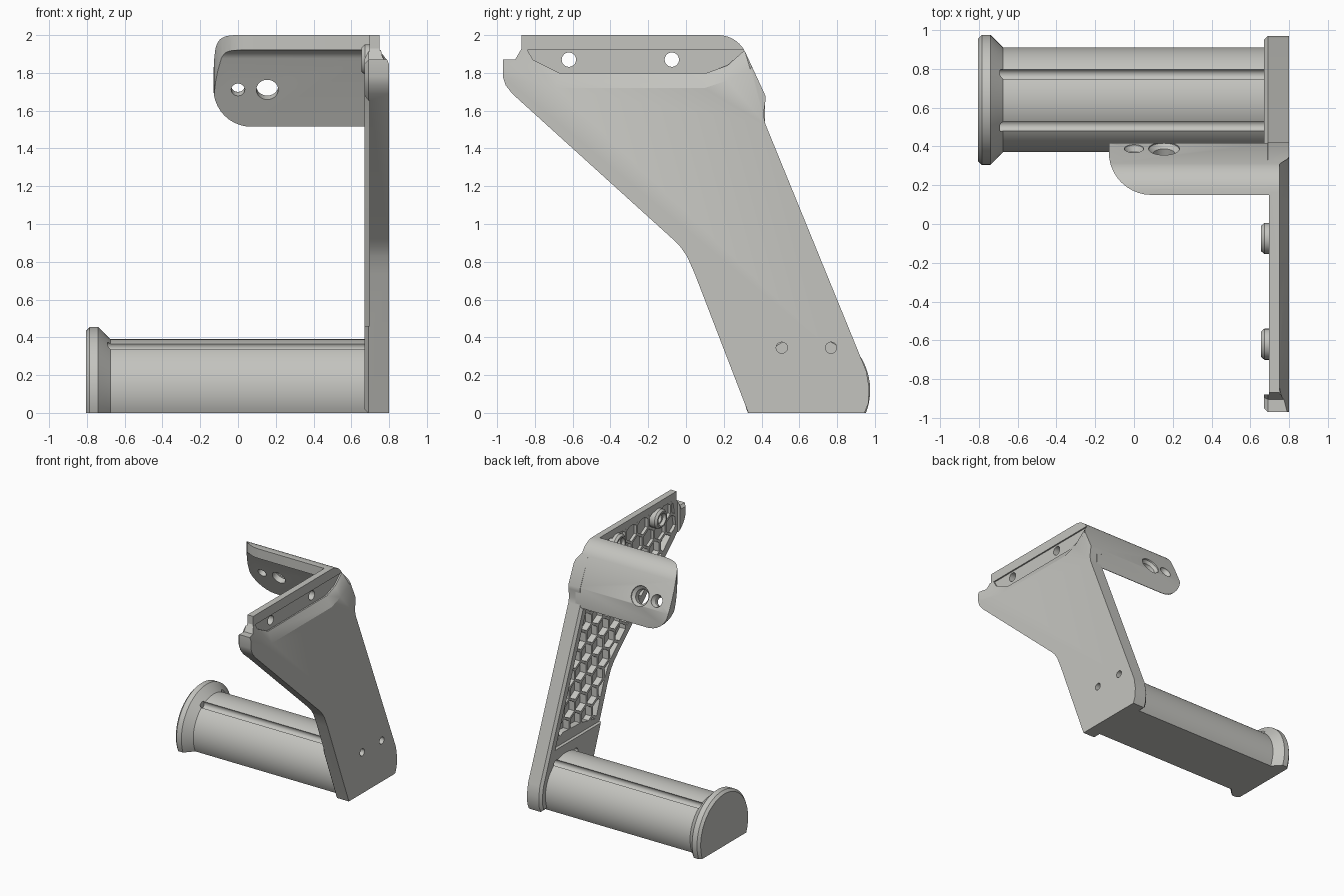
import bpy, bmesh, math
from mathutils import Vector

if "Cube" in bpy.data.objects:
    bpy.data.objects.remove(bpy.data.objects["Cube"])

grey = bpy.data.materials.new("light_grey")
grey.diffuse_color = (0.55, 0.55, 0.52, 1)
grey.use_nodes = True
grey.node_tree.nodes["Principled BSDF"].inputs["Base Color"].default_value = grey.diffuse_color


def loft(name, loops, chamfer=0):
    """Skin a stack of closed loops, cap both ends, optionally chamfer the first cap."""
    bm = bmesh.new()
    rings = [[bm.verts.new(p) for p in loop] for loop in loops]
    n = len(rings[0])
    for a, b in zip(rings, rings[1:]):
        for i in range(n):
            j = (i + 1) % n
            bm.faces.new((a[i], a[j], b[j], b[i]))
    first = bm.faces.new(rings[0])
    bm.faces.new(rings[-1])
    bmesh.ops.recalc_face_normals(bm, faces=bm.faces)
    if chamfer:
        bmesh.ops.bevel(bm, geom=list(first.edges), offset=chamfer,
                        segments=1, affect='EDGES', clamp_overlap=True)
    return to_object(name, bm)


def to_object(name, bm):
    mesh = bpy.data.meshes.new(name)
    bm.to_mesh(mesh)
    bm.free()
    mesh.materials.append(grey)
    obj = bpy.data.objects.new(name, mesh)
    bpy.context.collection.objects.link(obj)
    return obj


def prism(name, pts, x0, x1, chamfer=0):
    """Extrude a (y, z) outline along x."""
    return loft(name, [[(x, y, z) for y, z in pts] for x in (x0, x1)], chamfer)


def tube(name, centre, axis, stations, seg=32):
    """Turned shape: (distance along axis, radius) stations."""
    d = Vector(axis).normalized()
    u = Vector((1, 0, 0)) if abs(d.x) < 0.5 else Vector((0, 1, 0))
    v = d.cross(u)
    ang = [2 * math.pi * i / seg for i in range(seg)]
    return loft(name, [[Vector(centre) + d * t + r * (u * math.cos(a) + v * math.sin(a))
                        for a in ang] for t, r in stations])


def arc(cx, cy, r, a0, a1, n=10):
    return [(cx + r * math.cos(math.radians(a0 + (a1 - a0) * i / n)),
             cy + r * math.sin(math.radians(a0 + (a1 - a0) * i / n))) for i in range(n + 1)]


def boolean(obj, cutter, op='DIFFERENCE', keep=False):
    mod = obj.modifiers.new("cut", 'BOOLEAN')
    mod.object, mod.operation, mod.solver = cutter, op, 'EXACT'
    bpy.context.view_layer.objects.active = obj
    bpy.ops.object.modifier_apply(modifier=mod.name)
    if not keep:
        bpy.data.objects.remove(cutter)


# Side plate outline (y, z)
outline = [(0.33, 0), (0.945, 0), (0.965, 0.05), (0.97, 0.13), (0.955, 0.22),
           (0.42, 1.53), (0.41, 1.58), (0.42, 1.65), (0.42, 1.68)]
outline += arc(0.17, 1.84, 0.16, 27, 90)
outline += [(-0.87, 2.0), (-0.87, 1.93), (-0.905, 1.87), (-0.97, 1.87), (-0.97, 1.78),
            (-0.955, 1.735), (-0.92, 1.69), (-0.07, 0.92), (-0.03, 0.88), (0.005, 0.83),
            (0.045, 0.74)]
plate = prism("side_plate", outline, 0.67, 0.80, 0.02)

# Lowered panel on the inner side, leaving a raised rim at the back and base
boolean(plate, prism("panel_cutter", [(-0.88, 2.1), (-0.88, 1.3), (-0.1, 0.46), (0.78, 0.46),
                                      (0.36, 1.5), (0.25, 1.8), (0.15, 1.93), (0.15, 2.1)],
                     0.6, 0.697))

# Outer rail: sloped recess and a slim top flange
path_a = [(-1.1, 2.1), (-1.1, 1.92), (-0.83, 1.765), (-0.69, 1.72), (0.1, 1.72),
          (0.22, 1.76), (0.34, 1.82), (0.5, 2.1)]
path_b = [(-0.84, 2.1), (-0.84, 1.92), (-0.81, 1.87), (-0.67, 1.80), (0.11, 1.80),
          (0.22, 1.84), (0.31, 1.92), (0.31, 2.1)]
path_c = [(y, min(z, 1.92)) for y, z in path_b]
boolean(plate, loft("slope_cutter", [[(0.9, y, z) for y, z in path_a],
                                     [(0.8, y, z) for y, z in path_a],
                                     [(0.75, y, z) for y, z in path_b]]))
boolean(plate, prism("groove_cutter", path_c[1:-1], 0.738, 0.77))
boolean(plate, prism("flange_cutter", [(-1.2, 1.92), (0.325, 1.92), (0.325, 2.1), (-1.2, 2.1)],
                     0.75, 0.9))

# Honeycomb pockets, shallower behind the rail
bm = bmesh.new()
for row in range(13):
    z = 0.45 + 0.13 * row
    for col in range(13):
        y = -0.95 + 0.15 * col + 0.075 * (row % 2)
        floor = 0.75 if z < 1.66 else 0.722
        res = bmesh.ops.create_cone(bm, cap_ends=True, segments=6, radius1=0.074,
                                    radius2=0.074, depth=0.2)
        for v in res["verts"]:
            a, b, c = v.co
            v.co = (floor - 0.1 + c, y + a, z + b)
bmesh.ops.recalc_face_normals(bm, faces=bm.faces)
cells = to_object("honeycomb_cutter", bm)
boolean(cells, prism("honeycomb_limit", [(-0.86, 1.72), (-0.01, 0.94), (0.05, 0.86), (0.10, 0.76),
                                         (0.20, 0.50), (0.40, 0.54), (0.64, 0.55), (0.74, 0.50),
                                         (0.34, 1.48), (0.22, 1.78), (0.13, 1.94), (-0.82, 1.94)],
                     0.5, 0.78), 'INTERSECT')
boolean(plate, cells)

# Screw bosses with through holes
bosses = []
for label, y in (("front", -0.62), ("rear", -0.075)):
    boss = tube(label + "_screw_boss", (0, y, 1.87), (1, 0, 0),
                [(0.655, 0.065), (0.672, 0.08), (0.73, 0.08)])
    hole = tube("screw_cutter", (0, y, 1.87), (1, 0, 0),
                [(0.6, 0.052), (0.685, 0.052), (0.686, 0.038), (0.95, 0.038)])
    boolean(plate, hole, keep=True)
    boolean(boss, hole)
    bosses.append(boss)


# Spool bar: flat-bottomed round sections with a flared end flange
def d_section(x, r, cy=0.64, cz=0.12):
    dip = math.degrees(math.asin(cz / r))
    return [(x, y, max(z, 0)) for y, z in arc(cy, cz, r, -dip, 180 + dip, 48)]


spool = loft("spool_bar", [d_section(x, r) for x, r in (
    (-0.805, 0.315), (-0.785, 0.335), (-0.74, 0.335), (-0.675, 0.27), (0.69, 0.27))])

# Pin channels that break the top of the bar and pass out through the plate
for y in (0.507, 0.768):
    pin = tube("pin_cutter", (0, y, 0.345), (1, 0, 0), [(-0.69, 0.03), (0.9, 0.03)], 16)
    boolean(spool, pin, keep=True)
    boolean(plate, pin)

# Bent mounting arm
arm_profile = [(0.13, 2.0)] + arc(0.17, 1.84, 0.16, 90, 27)
arm_profile += [(0.418, 1.68), (0.418, 1.505)]
arm_profile += arc(0.17, 1.84, 0.08, 27, 90) + [(0.13, 1.92)]
arm = prism("mounting_arm", arm_profile, -0.2, 0.735)

# Rounded free corners, cut from above and from the front
plan = arc(0.09, 0.37, 0.22, 270, 180) + [(-0.13, 0.6), (0.9, 0.6), (0.9, 0.15)]
face = arc(0.07, 1.715, 0.2, 270, 180) + [(-0.13, 2.2), (0.9, 2.2), (0.9, 1.515)]
boolean(arm, loft("plan_limit", [[(x, y, z) for x, y in plan] for z in (1.3, 2.2)]), 'INTERSECT')
boolean(arm, loft("face_limit", [[(x, y, z) for x, z in face] for y in (0, 0.7)]), 'INTERSECT')

# Countersunk holes square to the sloped face
for x, big, small in ((0.0, 0.05, 0.036), (0.155, 0.08, 0.058)):
    boolean(arm, tube("arm_hole_cutter", (x, 0.388, 1.745), (0, 0.894, 0.447),
                      [(0.05, big), (-0.008, big), (-0.03, small), (-0.2, small)]))

# Smooth shading with crisp edges
bpy.ops.object.select_all(action='DESELECT')
for obj in [plate, spool, arm] + bosses:
    obj.select_set(True)
    bpy.context.view_layer.objects.active = obj
bpy.ops.object.shade_smooth_by_angle(angle=math.radians(30))
